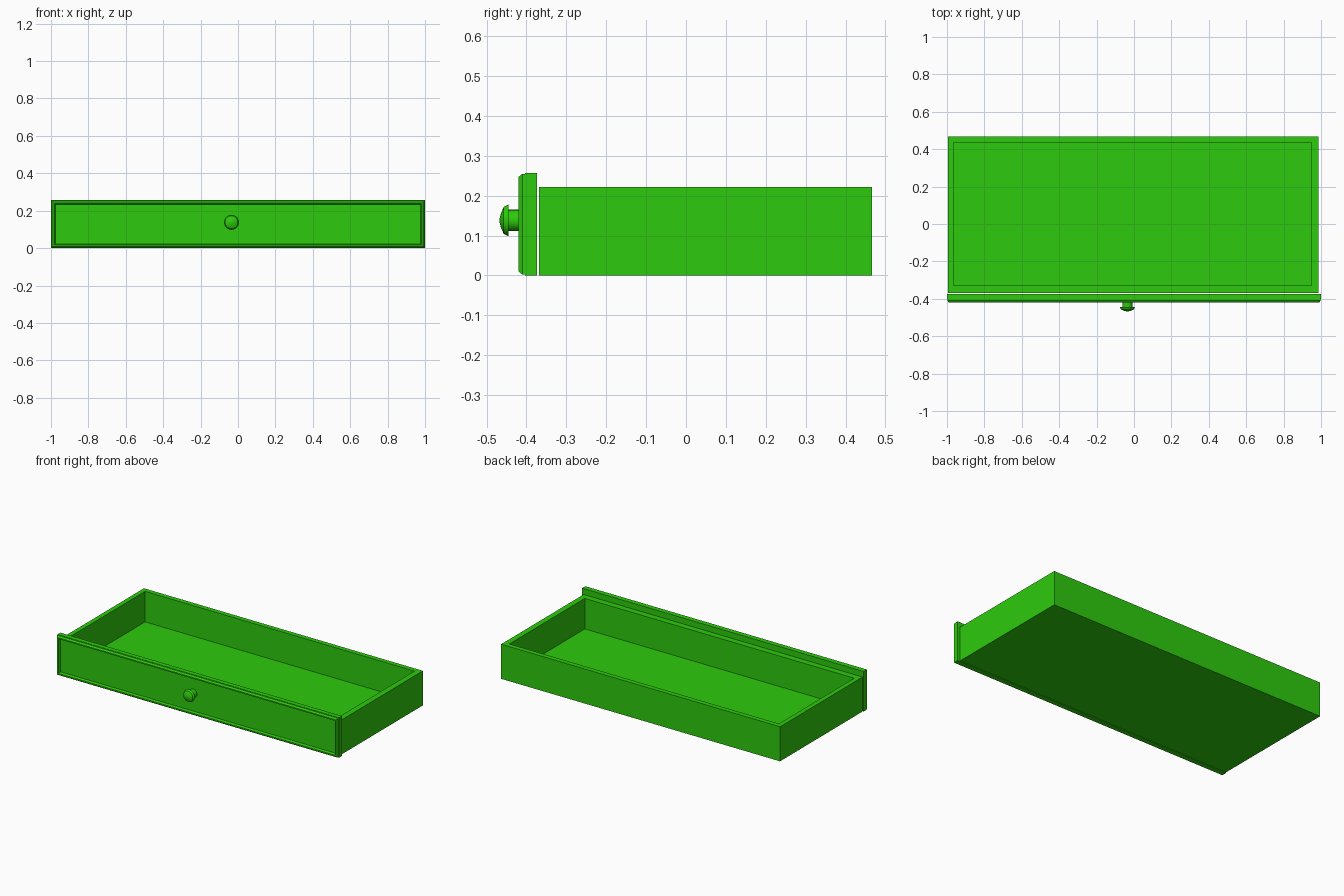
import bpy
import bmesh
from math import cos, sin, tau

cube = bpy.data.objects.get("Cube")
if cube:
    bpy.data.objects.remove(cube, do_unlink=True)

COLOUR = (0.027, 0.59, 0.004, 1)
green = bpy.data.materials.new("bright_green")
green.use_nodes = True
green.diffuse_color = COLOUR
green.node_tree.nodes["Principled BSDF"].inputs["Base Color"].default_value = COLOUR


def finish(name, bm):
    bmesh.ops.recalc_face_normals(bm, faces=bm.faces)
    mesh = bpy.data.meshes.new(name)
    bm.to_mesh(mesh)
    bm.free()
    mesh.materials.append(green)
    obj = bpy.data.objects.new(name, mesh)
    bpy.context.collection.objects.link(obj)
    return obj


def loft(name, rings, closed=False):
    """Skin a series of point rings; cap the ends, or join last to first."""
    bm = bmesh.new()
    loops = [[bm.verts.new(p) for p in ring] for ring in rings]
    pairs = list(zip(loops, loops[1:]))
    if closed:
        pairs.append((loops[-1], loops[0]))
    else:
        bm.faces.new(loops[0])
        bm.faces.new(loops[-1])
    for a, b in pairs:
        n = len(a)
        for i in range(n):
            j = (i + 1) % n
            bm.faces.new((a[i], a[j], b[j], b[i]))
    return finish(name, bm)


def flat_rect(x0, x1, y0, y1, z):
    return [(x0, y0, z), (x1, y0, z), (x1, y1, z), (x0, y1, z)]


def upright_rect(inset, y):
    x, z0, z1 = 1 - inset, inset, 0.257 - inset
    return [(-x, y, z0), (x, y, z0), (x, y, z1), (-x, y, z1)]


# Open tray: outside walls, flat rim, inside walls and floor
outer = (-0.995, 0.986, -0.369, 0.467)
inner = (-0.965, 0.949, -0.329, 0.436)
loft("drawer_tray", [flat_rect(*outer, 0), flat_rect(*outer, 0.222),
                     flat_rect(*inner, 0.222), flat_rect(*inner, 0.026)])

# Front board, standing just clear of the tray
loft("front_board", [upright_rect(0, -0.374), upright_rect(0, -0.404)])

# Bevelled trim around a shallow recess
loft("front_trim", [upright_rect(0.002, -0.404), upright_rect(0.002, -0.41),
                    upright_rect(0.01, -0.42), upright_rect(0.018, -0.42),
                    upright_rect(0.023, -0.404)], closed=True)

# Turned knob: stem, then a domed head
SIDES = 20
profile = [(0.027, -0.403), (0.027, -0.445), (0.04, -0.445),
           (0.034, -0.457), (0.018, -0.464), (0.003, -0.468)]
knob = loft("knob", [[(-0.035 + r * cos(tau * i / SIDES), y,
                       0.138 + r * sin(tau * i / SIDES)) for i in range(SIDES)]
                     for r, y in profile])
bpy.ops.object.select_all(action="DESELECT")
knob.select_set(True)
bpy.context.view_layer.objects.active = knob
bpy.ops.object.shade_smooth_by_angle(angle=0.6)
